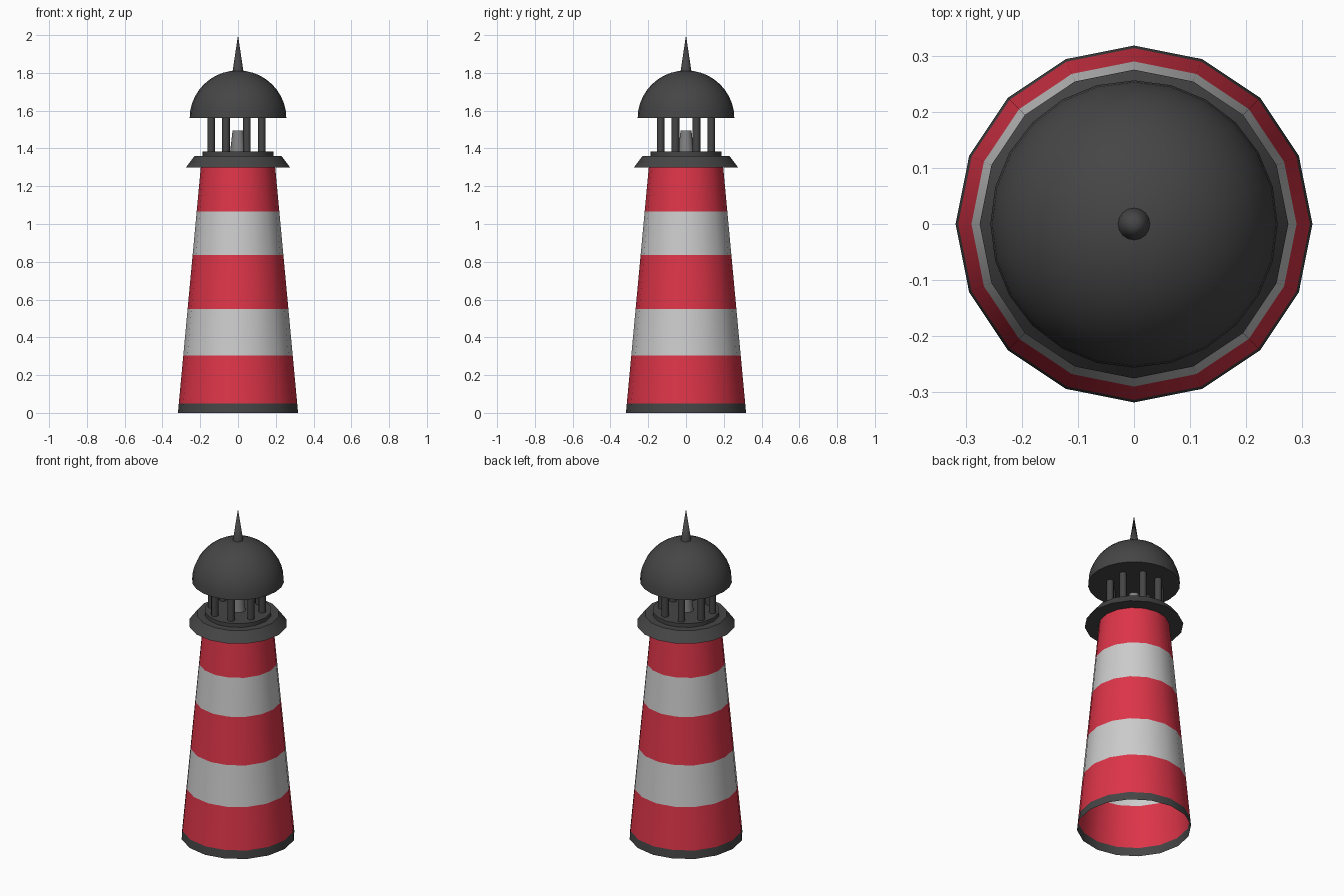
import bpy, bmesh
from math import cos, sin, pi, radians

if "Cube" in bpy.data.objects:
    bpy.data.objects.remove(bpy.data.objects["Cube"])


def material(name, rgb):
    m = bpy.data.materials.new(name)
    m.diffuse_color = (*rgb, 1)
    m.use_nodes = True
    m.node_tree.nodes["Principled BSDF"].inputs["Base Color"].default_value = m.diffuse_color
    return m


RED = material("red_paint", (0.72, 0.035, 0.065))
WHITE = material("white_paint", (0.55, 0.55, 0.55))
DARK = material("dark_metal", (0.06, 0.06, 0.06))
LAMP = material("lamp_grey", (0.22, 0.22, 0.22))


def lathe(name, profile, sides, mat, centre=(0, 0), cap_bottom=False, cap_top=False):
    """Spin (radius, z) points, listed bottom to top, around a vertical axis."""
    bm = bmesh.new()
    rings = []
    for r, z in profile:
        n = sides if r > 0 else 1
        rings.append([bm.verts.new((r * cos(2 * pi * i / sides), r * sin(2 * pi * i / sides), z))
                      for i in range(n)])
    for a, b in zip(rings, rings[1:]):
        for i in range(sides):
            j = (i + 1) % sides
            if len(b) == 1:
                bm.faces.new((a[i], a[j], b[0]))
            else:
                bm.faces.new((a[i], a[j], b[j], b[i]))
    if cap_bottom:
        bm.faces.new(rings[0][::-1])
    if cap_top:
        bm.faces.new(rings[-1])
    mesh = bpy.data.meshes.new(name)
    bm.to_mesh(mesh)
    bm.free()
    mesh.materials.append(mat)
    obj = bpy.data.objects.new(name, mesh)
    obj.location = (*centre, 0)
    bpy.context.collection.objects.link(obj)
    bpy.ops.object.select_all(action='DESELECT')
    obj.select_set(True)
    bpy.context.view_layer.objects.active = obj
    bpy.ops.object.shade_smooth_by_angle(angle=radians(35))
    return obj


# Tower: open tapered shell in painted bands
def tower_radius(z):
    return 0.318 + (0.197 - 0.318) * z / 1.3


levels = [0, 0.05, 0.305, 0.55, 0.835, 1.065, 1.3]
bands = [("base_band", DARK), ("red_band_low", RED), ("white_band_low", WHITE),
         ("red_band_middle", RED), ("white_band_high", WHITE), ("red_band_top", RED)]
for (name, mat), z0, z1 in zip(bands, levels, levels[1:]):
    lathe(name, [(tower_radius(z0), z0), (tower_radius(z1), z1)], 16, mat)

# Gallery deck with the lantern floor on top
lathe("gallery", [(0.275, 1.3), (0.23, 1.36), (0.187, 1.36), (0.187, 1.383)],
      16, DARK, cap_bottom=True, cap_top=True)

# Lamp
lathe("lamp", [(0.042, 1.38), (0.029, 1.495)], 16, LAMP, cap_bottom=True, cap_top=True)

# Lantern posts
for k in range(8):
    a = radians(22.5 + 45 * k)
    lathe(f"post_{k + 1}", [(0.02, 1.38), (0.02, 1.57)], 12, DARK,
          centre=(-0.008 + 0.145 * cos(a), 0.145 * sin(a)), cap_bottom=True, cap_top=True)

# Dome roof
steps = 10
dome = [(0.256 * cos(pi / 2 * i / steps), 1.56 + 0.253 * sin(pi / 2 * i / steps))
        for i in range(steps)] + [(0, 1.813)]
lathe("dome", dome, 24, DARK, cap_bottom=True)

# Spire
lathe("spire", [(0.03, 1.8), (0, 2.0)], 16, DARK, cap_bottom=True)
